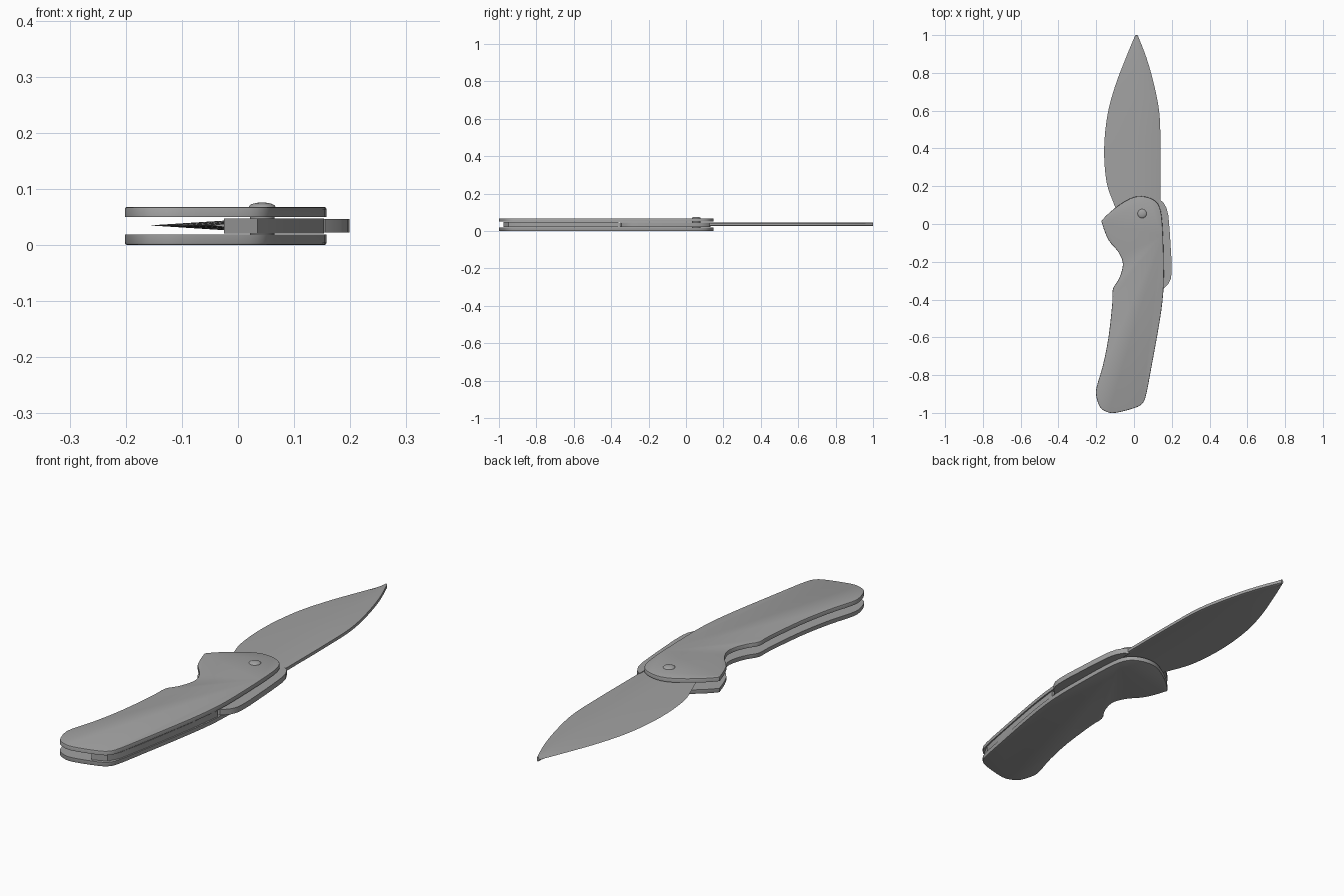
import bpy, bmesh
from math import radians
from mathutils import Vector

default = bpy.data.objects.get("Cube")
if default:
    bpy.data.objects.remove(default, do_unlink=True)

steel = bpy.data.materials.new("grey steel")
steel.use_nodes = True
GREY = (0.36, 0.36, 0.36, 1)
steel.diffuse_color = GREY
steel.node_tree.nodes["Principled BSDF"].inputs["Base Color"].default_value = GREY


def finish(bm, name):
    """Turn a bmesh into a smooth-by-angle object."""
    bmesh.ops.recalc_face_normals(bm, faces=bm.faces)
    mesh = bpy.data.meshes.new(name)
    bm.to_mesh(mesh)
    bm.free()
    mesh.materials.append(steel)
    obj = bpy.data.objects.new(name, mesh)
    bpy.context.collection.objects.link(obj)
    bpy.ops.object.select_all(action='DESELECT')
    obj.select_set(True)
    bpy.context.view_layer.objects.active = obj
    bpy.ops.object.shade_smooth_by_angle(angle=radians(30))
    return obj


def spline(points, closed, steps=3):
    """Run a smooth curve through the points."""
    pts = [Vector(p) for p in points]
    n = len(pts)
    pick = (lambda i: pts[i % n]) if closed else (lambda i: pts[max(0, min(n - 1, i))])
    out = []
    for i in range(n if closed else n - 1):
        a, b, c, d = (pick(i + k) for k in (-1, 0, 1, 2))
        for s in range(steps):
            t = s / steps
            out.append(b + (c - a) * (t / 2) + (2 * a - 5 * b + 4 * c - d) * (t * t / 2)
                       + (3 * b - a - 3 * c + d) * (t ** 3 / 2))
    return out if closed else out + [pts[-1]]


def plate(name, outline, low, high, rim=None):
    """Extrude a flat outline; chamfer the rim at the given height."""
    bm = bmesh.new()
    face = bm.faces.new([bm.verts.new((p[0], p[1], low)) for p in outline])
    grown = bmesh.ops.extrude_face_region(bm, geom=[face])
    for v in grown["geom"]:
        if isinstance(v, bmesh.types.BMVert):
            v.co.z = high
    bmesh.ops.recalc_face_normals(bm, faces=bm.faces)
    if rim is not None:
        edges = [e for e in bm.edges if all(abs(v.co.z - rim) < 1e-5 for v in e.verts)]
        bmesh.ops.bevel(bm, geom=edges, offset=0.004, segments=2,
                        profile=0.5, affect='EDGES')
    return finish(bm, name)


# Handle scales, with a finger notch on the edge side
handle = spline([
    (0.04, 0.147), (-0.02, 0.135), (-0.1, 0.085), (-0.165, 0.025), (-0.168, 0),
    (-0.135, -0.085), (-0.085, -0.145), (-0.06, -0.2), (-0.065, -0.25),
    (-0.085, -0.3), (-0.112, -0.345), (-0.115, -0.42), (-0.135, -0.6),
    (-0.165, -0.75), (-0.197, -0.86), (-0.2, -0.91), (-0.18, -0.97),
    (-0.145, -0.994), (-0.1, -1), (0, -0.975), (0.045, -0.95), (0.065, -0.9),
    (0.09, -0.77), (0.135, -0.52), (0.155, -0.36), (0.157, -0.2), (0.15, 0),
    (0.135, 0.09), (0.1, 0.13)], closed=True)
plate("lower_handle_scale", handle, 0, 0.019, rim=0)
plate("upper_handle_scale", handle, 0.05, 0.068, rim=0.068)

# Spacer along the spine between the scales
plate("spine_spacer", [
    (-0.025, -0.975), (0.035, -0.95), (0.062, -0.9), (0.088, -0.77), (0.132, -0.52),
    (0.153, -0.36), (0.075, -0.36), (0.05, -0.52), (0.015, -0.75), (-0.025, -0.9)],
    0.021, 0.047)

# Lock lever standing proud of the spine
plate("lock_lever", [
    (0.133, 0.13), (0.155, 0.115), (0.172, 0.085), (0.182, 0.045), (0.19, -0.05),
    (0.199, -0.2), (0.199, -0.26), (0.195, -0.29), (0.183, -0.315), (0.155, -0.345),
    (0.08, -0.355), (0.09, -0.06), (0.13, -0.02)], 0.022, 0.046)

# Blade lofted through stations: distance, cutting edge, spine
stations = spline([
    (-0.05, -0.05, 0.12), (0.09, -0.1, 0.138), (0.22, -0.145, 0.14),
    (0.4, -0.158, 0.14), (0.58, -0.14, 0.135), (0.73, -0.1, 0.108),
    (0.88, -0.043, 0.066), (1, 0.007, 0.019)], closed=False, steps=4)
MID, HALF = 0.035, 0.0095
bm = bmesh.new()
rings = []
for y, edge, spine in stations:
    width = spine - edge
    ridge = edge + min(0.15, width * 0.5)
    shoulder = spine - min(0.01, width * 0.2)
    upper = [(ridge, HALF), (shoulder, HALF), (spine, HALF * 0.7)]
    section = [(edge, 0)] + upper + [(x, -z) for x, z in reversed(upper)]
    rings.append([bm.verts.new((x, y, MID + z)) for x, z in section])
for r, s in zip(rings, rings[1:]):
    for i in range(len(r)):
        j = (i + 1) % len(r)
        bm.faces.new((r[i], r[j], s[j], s[i]))
bm.faces.new(rings[0])
bm.faces.new(rings[-1])
finish(bm, "blade")

# Pivot pin through the handle, with a domed head on top
PIVOT = (0.043, 0.055)
bpy.ops.mesh.primitive_cylinder_add(vertices=24, radius=0.022, depth=0.06,
                                    location=(*PIVOT, 0.035))
pin = bpy.context.object
pin.name = "pivot_pin"
pin.data.materials.append(steel)
bpy.ops.object.shade_smooth_by_angle(angle=radians(30))
bm = bmesh.new()
bmesh.ops.create_uvsphere(bm, u_segments=24, v_segments=12, radius=0.024)
for v in bm.verts:
    v.co.z *= 0.35
finish(bm, "pivot_head").location = (*PIVOT, 0.0675)
